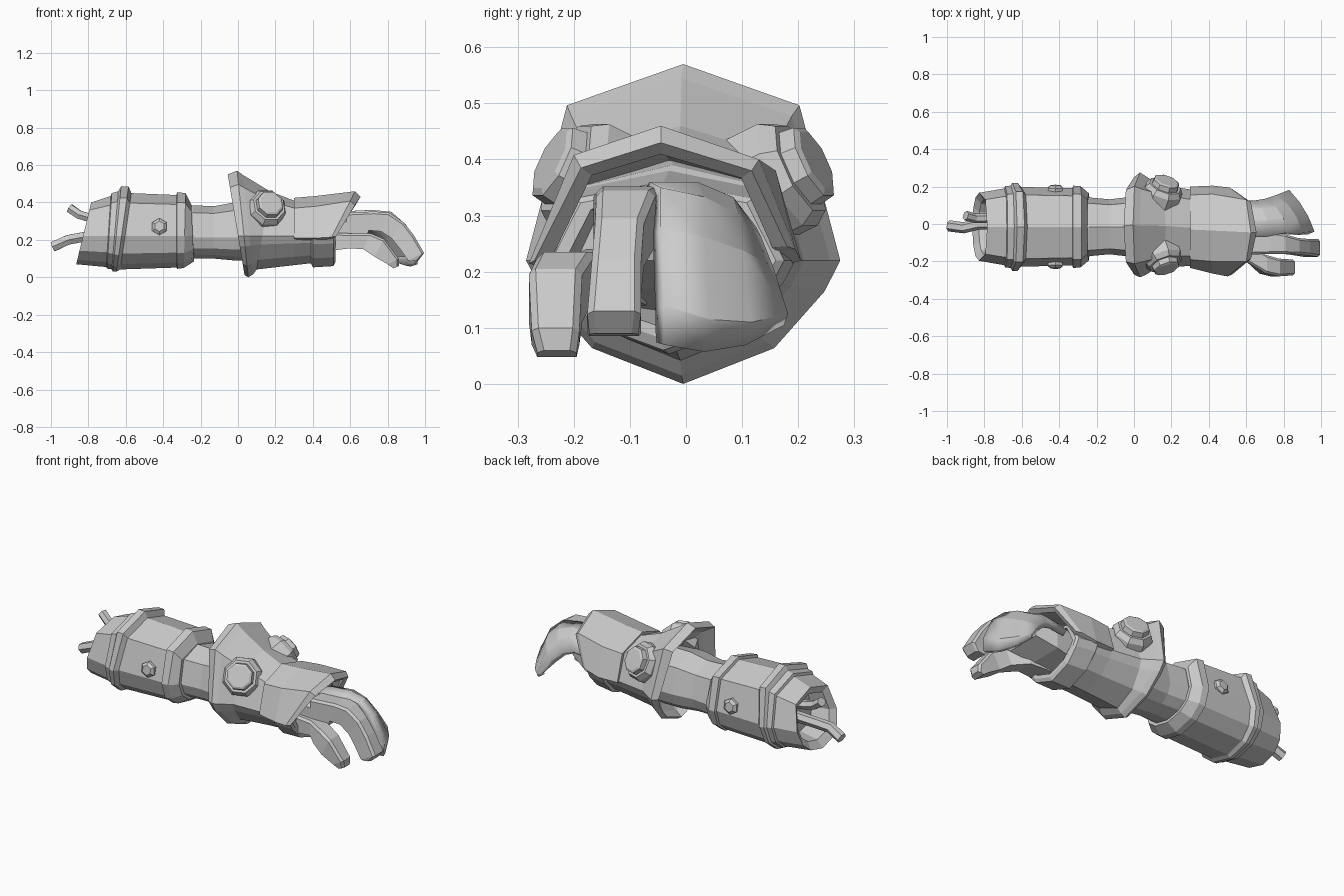
import bpy, bmesh
from mathutils import Vector, Matrix
from math import cos, sin, tau


def make(name, verts, faces, recalc=True):
    me = bpy.data.meshes.new(name)
    me.from_pydata(verts, [], faces)
    if recalc:
        bm = bmesh.new()
        bm.from_mesh(me)
        bmesh.ops.recalc_face_normals(bm, faces=bm.faces)
        bm.to_mesh(me)
        bm.free()
    ob = bpy.data.objects.new(name, me)
    bpy.context.collection.objects.link(ob)
    return ob


def skin(name, rings):
    """Closed tube through equal-length rings, capped at both ends."""
    n, m = len(rings[0]), len(rings)
    faces = [(r*n+i, r*n+(i+1) % n, (r+1)*n+(i+1) % n, (r+1)*n+i)
             for r in range(m-1) for i in range(n)]
    faces += [tuple(range(n)), tuple(range((m-1)*n, m*n))]
    return make(name, [v for r in rings for v in r], faces)


# Half cross-sections, from top point to bottom point
ARM = [(0, 1), (.80, .76), (1, -.05), (.86, -.55), (.55, -.85), (0, -1)]
FOREARM = [(0, 1), (.74, .79), (1, 0), (.9, -.25), (.58, -.71), (0, -1)]


def shell(name, half, rings, mid):
    """Faceted tube; each ring: x top, x bottom, z top, z bottom, half width, centre y."""
    profile = half + [(-u, v) for u, v in half[-2:0:-1]]
    out = []
    for xt, xb, zt, zb, hw, cy in rings:
        ring = []
        for u, v in profile:
            z = mid + v*((zt-mid) if v > 0 else (mid-zb))
            t = (z-zb)/(zt-zb)
            ring.append((xb+(xt-xb)*t, cy+u*hw, z))
        out.append(ring)
    return skin(name, out)


def digit(name, sections, ch=.018):
    """Boxy chamfered digit; section: top x, z, bottom x, z, y min, y max."""
    rings = []
    for xt, zt, xb, zb, y0, y1 in sections:
        d = Vector((xb-xt, zb-zt))
        c = d.normalized()*ch
        rings.append([(xt, y0+ch, zt), (xt, y1-ch, zt), (xt+c.x, y1, zt+c.y),
                      (xb, y1, zb), (xb, y0, zb), (xt+c.x, y0, zt+c.y)])
    return skin(name, rings)


def sheet(name, rows, thickness):
    """Curved plate of points, thickened inward."""
    n = len(rows[0])
    faces = [(r*n+c, (r+1)*n+c, (r+1)*n+c+1, r*n+c+1)
             for r in range(len(rows)-1) for c in range(n-1)]
    ob = make(name, [p for r in rows for p in r], faces, False)
    s = ob.modifiers.new("thickness", 'SOLIDIFY')
    s.thickness, s.offset = thickness, -1
    return ob


def stud(name, loc, axis, steps, sides):
    """Stepped polygonal stud; steps are (radius, height along axis)."""
    ob = skin(name, [[(r*cos(tau*(i+.5)/sides), r*sin(tau*(i+.5)/sides), h)
                      for i in range(sides)] for r, h in steps])
    q = Vector(axis).to_track_quat('Z', 'Y')
    ob.matrix_world = Matrix.Translation(loc) @ q.to_matrix().to_4x4()
    return ob


def cable(name, pts, r):
    rings = []
    for i, p in enumerate(pts):
        d = Vector(pts[min(i+1, len(pts)-1)]) - Vector(pts[max(i-1, 0)])
        q = d.to_track_quat('Z', 'Y')
        rings.append([Vector(p) + q @ Vector((r*cos(tau*k/6), r*sin(tau*k/6), 0))
                      for k in range(6)])
    return skin(name, rings)


# Upper arm casing with hollow socket, double flange and elbow rim
Y = -.015
shell("upper_arm", ARM, [
    (-.70, -.72, .33, .13, .12, Y), (-.775, -.83, .36, .11, .145, Y),
    (-.785, -.865, .40, .07, .182, Y), (-.68, -.705, .435, .055, .205, Y),
    (-.675, -.70, .45, .047, .217, Y), (-.64, -.675, .46, .042, .22, Y),
    (-.625, -.67, .487, .032, .235, Y),
    (-.585, -.65, .485, .03, .235, Y), (-.57, -.63, .45, .042, .213, Y),
    (-.33, -.33, .44, .052, .207, Y), (-.325, -.325, .455, .045, .22, Y),
    (-.28, -.29, .45, .05, .217, Y), (-.25, -.235, .39, .085, .18, Y),
    (-.25, -.235, .375, .10, .16, Y), (-.32, -.32, .36, .12, .14, Y)], .23)

# Narrow elbow sleeve
shell("elbow_sleeve", ARM, [
    (-.30, -.30, .37, .11, .15, Y), (-.24, -.24, .385, .10, .157, Y),
    (-.13, -.13, .38, .10, .147, Y), (-.02, -.02, .40, .09, .16, Y),
    (.12, .12, .40, .09, .16, Y)], .22)

# Forearm with flared cuff, underside and wrist strap
shell("forearm", FOREARM, [
    (.10, .10, .40, .085, .165, -.01), (.02, .07, .50, .04, .235, -.01),
    (-.055, .035, .55, .012, .26, -.01), (-.005, .055, .57, 0, .28, -.005),
    (.03, .08, .545, .015, .265, -.008), (.17, .10, .46, .042, .22, -.01),
    (.30, .30, .41, .065, .205, -.02), (.39, .39, .39, .075, .205, -.025),
    (.40, .40, .38, .053, .225, -.03), (.51, .51, .36, .06, .215, -.04),
    (.52, .52, .35, .08, .20, -.04), (.52, .52, .335, .10, .175, -.04),
    (.42, .42, .33, .13, .155, -.04)], .22)

# Hand guard: raised half shell over the wrist
sheet("hand_guard", [
    [(.30, -.235, .21), (.30, -.19, .37), (.30, -.03, .425), (.30, .155, .37), (.30, .20, .22)],
    [(.42, -.265, .21), (.42, -.20, .38), (.42, -.035, .435), (.42, .16, .38), (.42, .205, .22)],
    [(.50, -.28, .215), (.60, -.20, .408), (.625, -.045, .46), (.60, .13, .40), (.51, .195, .24)],
    [(.525, -.27, .22), (.625, -.187, .385), (.655, -.045, .43), (.625, .117, .38), (.535, .18, .245)],
], .03)

# Side bolts and small rivets on both sides
BOLT = [(.108, -.10), (.108, -.005), (.09, .022), (.076, .022), (.072, .05), (.06, .056)]
RIVET = [(.045, -.04), (.045, .012), (.028, .025)]
for side, s in (("near", -1), ("far", 1)):
    stud("bolt_" + side, (.16, s*.19 - .005, .375), (.28, s*.80, .40), BOLT, 8)
    stud("rivet_" + side, (-.42, Y + s*.197, .27), (0, s, .12), RIVET, 6)

# Palm inside the guard
digit("palm", [(.42, .34, .42, .13, -.16, .09), (.58, .335, .58, .17, -.165, .09),
               (.72, .33, .69, .22, -.16, .05)], .04)

# Joined outer fingers: one curled plate
edge_a = [(.55, -.07, .352), (.72, -.065, .36), (.82, -.045, .35),
          (.90, -.045, .28), (.965, -.04, .14), (.96, -.04, .07)]
middle = [(.55, .05, .34), (.70, .055, .35), (.78, .065, .32),
          (.85, .07, .25), (.91, .08, .11), (.90, .07, .06)]
edge_b = [(.55, .125, .27), (.64, .125, .28), (.70, .135, .26),
          (.76, .155, .21), (.83, .182, .125), (.82, .175, .105)]
rows = []
for a, m, b in zip(edge_a, middle, edge_b):
    a, m, b = Vector(a), Vector(m), Vector(b)
    rows.append([a*(1-t)*(1-2*t) + m*4*t*(1-t) + b*t*(2*t-1) for t in (0, .33, .67, 1)])
fingers = sheet("outer_fingers", rows, .035)
bpy.context.view_layer.objects.active = fingers
fingers.select_set(True)
bpy.ops.object.shade_smooth_by_angle(angle=.3)

# Index finger (merges with the back of the hand) and thumb
digit("index_finger", [
    (.58, .345, .58, .24, -.165, -.03), (.73, .352, .71, .25, -.16, -.04),
    (.81, .345, .765, .245, -.16, -.055), (.885, .295, .82, .21, -.162, -.075),
    (.94, .225, .86, .16, -.168, -.08), (.995, .13, .91, .09, -.176, -.08),
    (.965, .09, .92, .085, -.172, -.085)], .012)
digit("thumb", [
    (.48, .24, .48, .14, -.19, -.07), (.60, .235, .60, .155, -.20, -.10),
    (.71, .235, .67, .15, -.265, -.165), (.78, .205, .73, .11, -.28, -.185),
    (.86, .10, .80, .07, -.275, -.19), (.86, .06, .83, .048, -.265, -.195)], .012)

# Loose cables from the shoulder socket
cable("lower_cable", [(-.70, 0, .22), (-.83, 0, .215), (-.91, -.02, .20), (-.99, -.01, .163)], .03)
cable("upper_cable", [(-.70, .04, .31), (-.80, .03, .32), (-.85, .03, .335), (-.90, .045, .37)], .026)
